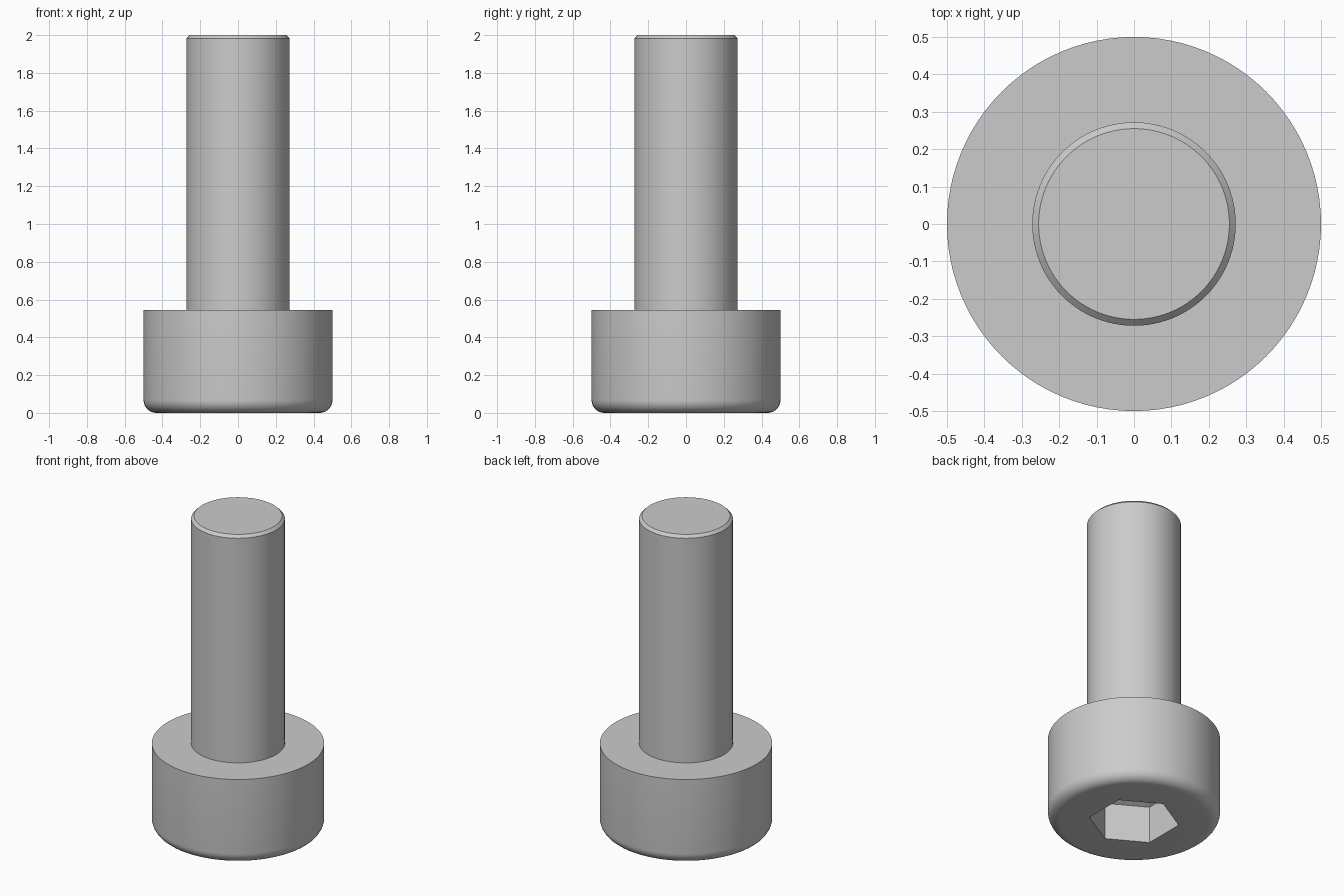
import bpy
import bmesh
from math import sin, cos, pi, radians

if "Cube" in bpy.data.objects:
    bpy.data.objects.remove(bpy.data.objects["Cube"], do_unlink=True)

SEGMENTS = 96
HEAD_R, HEAD_H, FILLET = 0.5, 0.545, 0.068
SHANK_R, TOP, CHAMFER = 0.272, 2.0, 0.017
HEX_R, HEX_DEPTH, TIP_DEPTH = 0.2624, 0.236, 0.336

steel = bpy.data.materials.new("grey_steel")
steel.use_nodes = True
colour = (0.6, 0.6, 0.6, 1.0)
steel.diffuse_color = colour
steel.node_tree.nodes["Principled BSDF"].inputs["Base Color"].default_value = colour


def ring(bm, radius, z, count, turn=0.0):
    return [bm.verts.new((radius * cos(turn + 2 * pi * i / count),
                          radius * sin(turn + 2 * pi * i / count), z))
            for i in range(count)]


def bridge(bm, lower, upper):
    n = len(lower)
    for i in range(n):
        j = (i + 1) % n
        bm.faces.new((lower[i], lower[j], upper[j], upper[i]))


# Turned body: filleted head, flat shoulder, chamfered shank
bm = bmesh.new()
profile = []
for step in range(9):
    a = pi / 2 * step / 8
    profile.append((HEAD_R - FILLET + FILLET * sin(a), FILLET - FILLET * cos(a)))
profile += [(HEAD_R, HEAD_H), (SHANK_R, HEAD_H),
            (SHANK_R, TOP - CHAMFER), (SHANK_R - CHAMFER, TOP)]
rings = [ring(bm, r, z, SEGMENTS) for r, z in profile]
for lower, upper in zip(rings, rings[1:]):
    bridge(bm, lower, upper)
bm.faces.new(rings[-1])

# Hex socket sunk into the underside, with a shallow drilled point
mouth = ring(bm, HEX_R, 0, 6, radians(30))
floor = ring(bm, HEX_R, HEX_DEPTH, 6, radians(30))
bridge(bm, mouth, floor)
tip = bm.verts.new((0, 0, TIP_DEPTH))
for i in range(6):
    bm.faces.new((floor[i], floor[(i + 1) % 6], tip))

# Flat annulus between the socket mouth and the fillet
bm.edges.ensure_lookup_table()
rims = [e for e in bm.edges if e.is_boundary]
bmesh.ops.triangle_fill(bm, edges=rims, use_beauty=True, normal=(0, 0, -1))
bmesh.ops.recalc_face_normals(bm, faces=bm.faces)

mesh = bpy.data.meshes.new("socket_head_screw")
bm.to_mesh(mesh)
bm.free()
mesh.materials.append(steel)
screw = bpy.data.objects.new("socket_head_screw", mesh)
bpy.context.collection.objects.link(screw)

# Smooth round surfaces, crisp edges
bpy.ops.object.select_all(action="DESELECT")
screw.select_set(True)
bpy.context.view_layer.objects.active = screw
bpy.ops.object.shade_smooth_by_angle(angle=radians(20))
